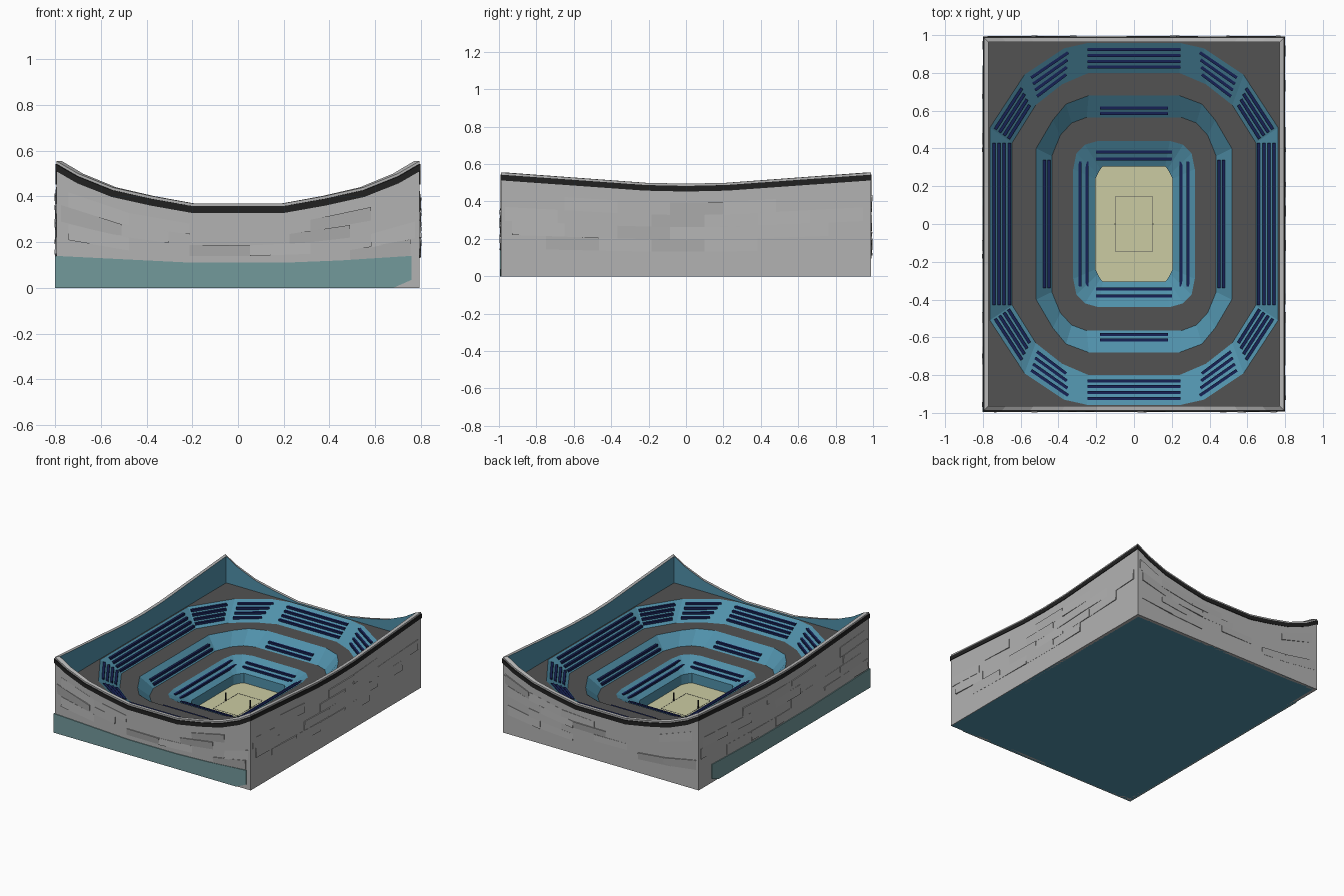
import bpy, random
from mathutils import Vector

if "Cube" in bpy.data.objects:
    bpy.data.objects.remove(bpy.data.objects["Cube"])

random.seed(4)


def mat(name, r, g, b):
    m = bpy.data.materials.new(name)
    m.diffuse_color = (r, g, b, 1)
    m.use_nodes = True
    m.node_tree.nodes["Principled BSDF"].inputs["Base Color"].default_value = m.diffuse_color
    return m


TEAL = mat("teal", 0.08, 0.28, 0.40)
GREY = mat("dark_grey", 0.085, 0.085, 0.085)
NAVY = mat("navy", 0.008, 0.015, 0.09)
SAND = mat("sand", 0.60, 0.60, 0.36)
BLACK = mat("black", 0.015, 0.015, 0.015)
GLASS = mat("glass", 0.17, 0.32, 0.33)
STONE = mat("stone", 0.45, 0.45, 0.45)


def make(name, verts, faces, mats, idx=None):
    me = bpy.data.meshes.new(name)
    me.from_pydata([tuple(v) for v in verts], [], faces)
    for m in mats:
        me.materials.append(m)
    if idx:
        for p, i in zip(me.polygons, idx):
            p.material_index = i
    ob = bpy.data.objects.new(name, me)
    bpy.context.collection.objects.link(ob)
    return ob


def loft(name, rings, mats, band_idx=None, caps=False, wrap=False):
    """Join equal-length closed rings; band_idx gives one material per band."""
    n, k = len(rings[0]), len(rings)
    verts = [v for r in rings for v in r]
    faces, idx = [], []
    for b in range(k if wrap else k - 1):
        for i in range(n):
            j, c = (i + 1) % n, (b + 1) % k
            faces.append((b * n + i, b * n + j, c * n + j, c * n + i))
            idx.append(band_idx[b] if band_idx else 0)
    if caps:
        faces += [tuple(range(n))[::-1], tuple(range((k - 1) * n, k * n))]
        idx += [0, 0]
    return make(name, verts, faces, mats, idx)


BOX = [(0, 3, 2, 1), (4, 5, 6, 7), (0, 1, 5, 4), (1, 2, 6, 5), (2, 3, 7, 6), (3, 0, 4, 7)]


def boxes(name, items, m):
    """One mesh from many eight-corner blocks."""
    verts, faces = [], []
    for b in items:
        o = len(verts)
        verts += b
        faces += [tuple(i + o for i in f) for f in BOX]
    return make(name, verts, faces, [m])


def strip(p, q, z, w, h):
    a, b = Vector((*p, z)), Vector((*q, z))
    d = (b - a).normalized()
    s = Vector((-d.y, d.x, 0)) * w / 2
    low = [a - s, b - s, b + s, a + s]
    return low + [v + Vector((0, 0, h)) for v in low]


# Seating bowl: corner outlines (first quadrant) mirrored into full rings
def ring(corner, z):
    q1 = corner[::-1]
    q2 = [(-x, y) for x, y in corner]
    q3 = [(-x, -y) for x, y in q1]
    q4 = [(x, -y) for x, y in corner]
    return [(x, y, z) for x, y in q1 + q2 + q3 + q4]


court = [(.165, .305), (.178, .29), (.192, .265), (.205, .24)]
t1_out = [(.19, .44), (.26, .42), (.305, .375), (.322, .29)]
t2_in = [(.25, .565), (.33, .535), (.39, .47), (.435, .36)]
t2_out = [(.24, .68), (.36, .635), (.43, .55), (.518, .40)]
t3_in = [(.24, .80), (.38, .74), (.52, .63), (.645, .43)]
t3_out = [(.25, .957), (.37, .93), (.58, .79), (.763, .51)]
edge = [(.25, .965), (.5, .965), (.772, .965), (.772, .5)]
loft("seating_bowl",
     [ring(court, .04), ring(court, .11), ring(t1_out, .18), ring(t2_in, .18),
      ring(t2_out, .26), ring(t3_in, .26), ring(t3_out, .36), ring(edge, .36)],
     [TEAL, GREY], [0, 0, 1, 0, 1, 0, 1])

# Playing floor, court lines and net posts
r = ring(court, .04)
make("playing_floor", r, [tuple(range(len(r)))], [SAND])
c = [(-.1, -.145), (.1, -.145), (.1, .145), (-.1, .145)]
boxes("court_lines", [strip(c[i], c[(i + 1) % 4], .04, .003, .001) for i in range(4)], GREY)
boxes("net_posts", [strip((x - .003, 0), (x + .003, 0), .04, .006, .06) for x in (-.1, .1)], BLACK)

# Seat rows
rows = []


def straight_rows(xs, half_y, ys, half_x, z0, z1, x_rng, y_rng):
    for s in (-1, 1):
        for v in xs:
            z = z0 + (z1 - z0) * (v - x_rng[0]) / (x_rng[1] - x_rng[0])
            rows.append(strip((s * v, -half_y), (s * v, half_y), z - .006, .016, .016))
        for v in ys:
            z = z0 + (z1 - z0) * (v - y_rng[0]) / (y_rng[1] - y_rng[0])
            rows.append(strip((-half_x, s * v), (half_x, s * v), z - .006, .016, .016))


straight_rows((.25, .285), .33, (.345, .38), .2, .11, .18, (.205, .322), (.305, .44))
straight_rows((.45, .475), .34, (.585, .615), .18, .18, .26, (.435, .518), (.565, .68))
straight_rows((.66, .687, .714, .741), .43, (.83, .861, .892, .923), .245,
              .26, .36, (.645, .763), (.80, .957))
for t in (.2, .4, .6, .8):
    pts = [Vector(a).lerp(Vector(b), t) for a, b in zip(t3_in, t3_out)]
    for a, b, lo, hi in ((pts[1], pts[2], -.12, .88), (pts[2], pts[3], .15, .97)):
        p, q = a + (b - a) * lo, a + (b - a) * hi
        for sx in (-1, 1):
            for sy in (-1, 1):
                rows.append(strip((sx * p.x, sy * p.y), (sx * q.x, sy * q.y),
                                  .254 + .1 * t, .016, .016))
boxes("seat_rows", rows, NAVY)

# Outer wall with swooping rim, teal inside
W, D = .795, .988
end_curve = [(0, .37), (.2, .37), (.38, .402), (.55, .44), (.7, .50), (W, .555)]
side_curve = [(0, .495), (.22, .50), (.5, .52), (D, .555)]


def height(curve, u):
    u = min(abs(u), curve[-1][0])
    for (a, ha), (b, hb) in zip(curve, curve[1:]):
        if u <= b:
            return ha + (hb - ha) * (u - a) / (b - a)


ux = [-u for u, _ in end_curve[:0:-1]] + [u for u, _ in end_curve]
uy = [-u for u, _ in side_curve[:0:-1]] + [u for u, _ in side_curve]
path = [(x, -D, height(end_curve, x)) for x in ux[:-1]]
path += [(W, y, height(side_curve, y)) for y in uy[:-1]]
path += [(-x, -y, h) for x, y, h in path]


def wall_ring(off, z):
    return [(x * (W + off) / W, y * (D + off) / D, z(h)) for x, y, h in path]


loft("outer_wall", [wall_ring(-.024, lambda h: 0), wall_ring(0, lambda h: 0),
                    wall_ring(0, lambda h: h), wall_ring(-.024, lambda h: h)],
     [STONE, TEAL], [0, 0, 0, 1], wrap=True)
loft("rim_band", [wall_ring(-.002, lambda h: h - .042), wall_ring(.005, lambda h: h - .042),
                  wall_ring(.005, lambda h: h - .012), wall_ring(-.002, lambda h: h - .012)],
     [BLACK], wrap=True)

# Base slab
boxes("base_slab", [strip((-.79, 0), (.79, 0), 0, 1.97, .02)], TEAL)

# Slightly tilted cladding panels on all four sides
panels = []
for side in range(4):
    end = side % 2 == 0
    half, curve, out = (W, end_curve, D) if end else (D, side_curve, W)
    s = -1 if side < 2 else 1

    def place(u, z, off):
        return (u, s * (out + off), z) if end else (-s * (out + off), u, z)

    n = 6 if end else 7
    for row in range(4):
        for col in range(n):
            if random.random() < .4:
                continue
            w = 2 * half / n
            u0 = max(-half + .02, -half + w * (col + .35 * (row % 2) - .15))
            u1 = min(half - .02, u0 + w)
            quad = [(u0, .30 + row * .15), (u1, .30 + row * .15),
                    (u1, .45 + row * .15), (u0, .45 + row * .15)]
            pts = [(u, v * (height(curve, u) - .06)) for u, v in quad]
            lift = random.choice([(.009, .002, .001, .003), (.001, .007, .004, .001),
                                  (.001, .001, .009, .006), (.005, .003, .001, .001)])
            panels.append([place(u, z, -.004) for u, z in pts]
                          + [place(u, z, o) for (u, z), o in zip(pts, lift)])
boxes("cladding_panels", panels, STONE)

# Glazed entrance wrapping the front left corner
front = [(-.801, 0), (.68, 0), (.76, .035), (.76, .14), (.45, .12), (.2, .11), (-.2, .11), (-.801, .14)]
left = [(-.993, 0), (.76, 0), (.84, .03), (.84, .135), (.3, .12), (-.3, .12), (-.993, .14)]
loft("front_glazing", [[(u, y, z) for u, z in front] for y in (-D + .002, -D - .006)], [GLASS], caps=True)
loft("left_glazing", [[(x, u, z) for u, z in left] for x in (-W - .006, -W + .002)], [GLASS], caps=True)

# Make all face directions consistent
import bmesh
for ob in bpy.data.objects:
    if ob.name in ("seating_bowl", "playing_floor"):
        continue
    bm = bmesh.new()
    bm.from_mesh(ob.data)
    bmesh.ops.recalc_face_normals(bm, faces=bm.faces)
    bm.to_mesh(ob.data)
    bm.free()
for ob in (bpy.data.objects["seating_bowl"], bpy.data.objects["playing_floor"]):
    if sum(p.normal.z * p.area for p in ob.data.polygons) < 0:
        ob.data.flip_normals()
